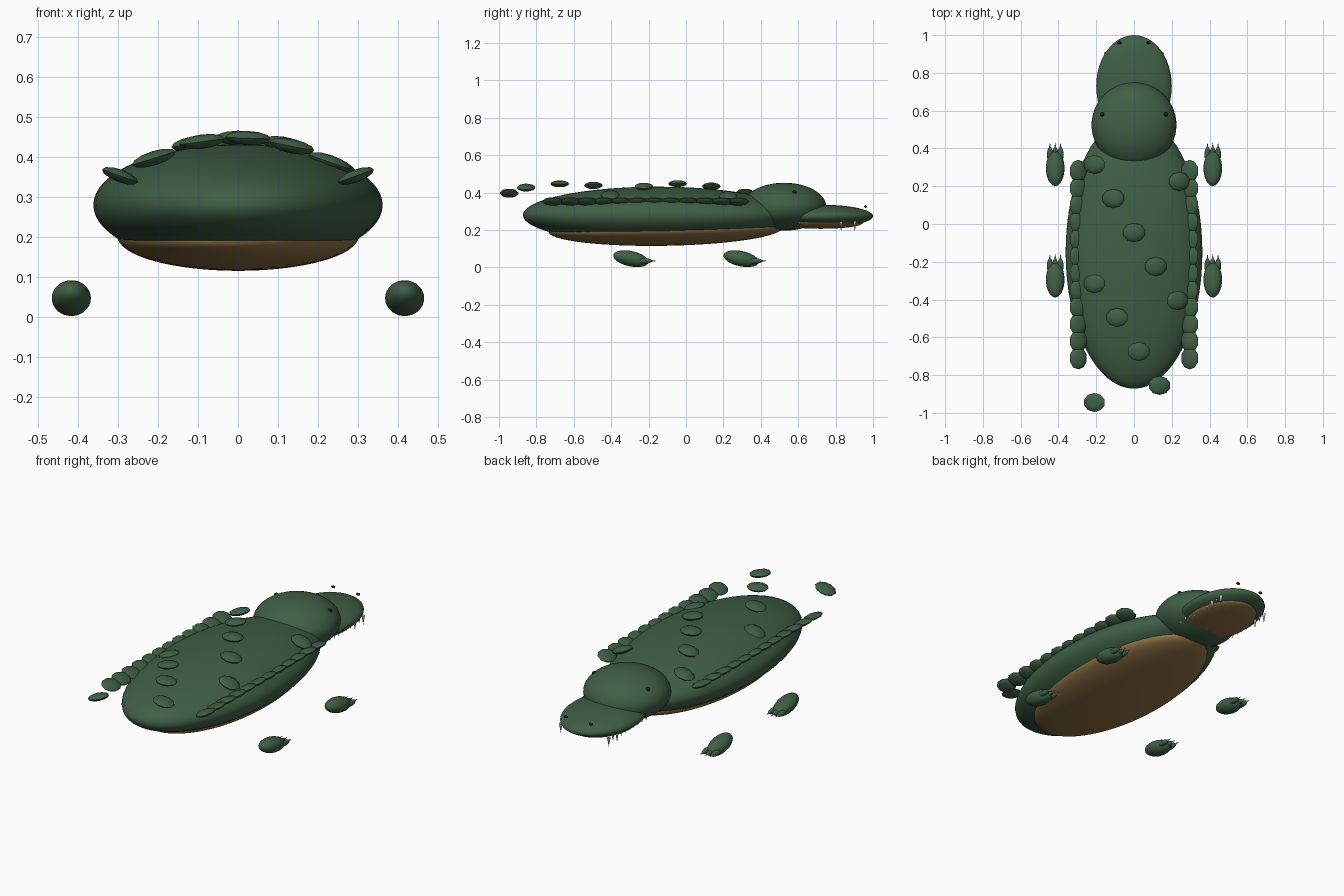
import bpy
import math

cube = bpy.data.objects.get("Cube")
if cube:
    bpy.data.objects.remove(cube)


def material(name, rgb):
    m = bpy.data.materials.new(name)
    m.use_nodes = True
    m.diffuse_color = (*rgb, 1)
    m.node_tree.nodes["Principled BSDF"].inputs["Base Color"].default_value = (*rgb, 1)
    return m


GREEN = material("dark green hide", (0.05, 0.115, 0.06))
TAN = material("tan belly", (0.28, 0.17, 0.06))
BONE = material("ivory teeth", (0.75, 0.72, 0.62))
CLAW = material("grey claw", (0.2, 0.2, 0.2))
BLACK = material("black eye", (0.01, 0.01, 0.01))


def finish(name, mat, rot):
    ob = bpy.context.object
    ob.name = name
    ob.rotation_euler = rot
    ob.data.materials.append(mat)
    return ob


def ellipsoid(name, mat, loc, radii, rot=(0, 0, 0), segments=48, rings=24):
    bpy.ops.mesh.primitive_uv_sphere_add(segments=segments, ring_count=rings, radius=1, location=loc)
    ob = finish(name, mat, rot)
    ob.scale = radii
    bpy.ops.object.transform_apply(location=False, rotation=True, scale=True)
    bpy.ops.object.shade_smooth_by_angle(angle=math.radians(35))
    return ob


def spike(name, mat, loc, radius, length, rot):
    bpy.ops.mesh.primitive_cone_add(vertices=8, radius1=radius, radius2=0, depth=length, location=loc)
    ob = finish(name, mat, rot)
    bpy.ops.object.shade_smooth_by_angle(angle=math.radians(50))
    return ob


def scute(name, loc, radii, tilt):
    ellipsoid(name, GREEN, loc, radii, (0, tilt, 0), 10, 6)


# Body, belly, head and jaws
ellipsoid("body", GREEN, (0, -0.15, 0.28), (0.362, 0.722, 0.152), segments=64, rings=32)
ellipsoid("belly", TAN, (0, -0.11, 0.202), (0.302, 0.625, 0.086), (math.radians(1), 0, 0), 64, 32)
ellipsoid("head", GREEN, (0, 0.525, 0.325), (0.225, 0.225, 0.128))
ellipsoid("snout", GREEN, (0, 0.73, 0.275), (0.2, 0.27, 0.06))
ellipsoid("lower_jaw", TAN, (0, 0.72, 0.238), (0.165, 0.225, 0.031))

# Back scutes in a scattered zigzag, following the curve of the back
back = [(-0.21, -0.945), (0.135, -0.855), (0.025, -0.675), (-0.09, -0.495),
        (0.23, -0.405), (-0.21, -0.315), (0.115, -0.225), (0, -0.045),
        (-0.11, 0.135), (0.24, 0.225), (-0.21, 0.315)]
for x, y in back:
    scute("back_scute", (x, y, 0.448 - 1.15 * x * x), (0.06, 0.05, 0.018), 1.45 * x)

for side, label in ((1, "left"), (-1, "right")):
    # Ridge of overlapping scutes along the flank
    for i in range(12):
        scute(label + "_flank_scute", (side * 0.295, -0.71 + 0.09 * i, 0.353),
              (0.05, 0.06, 0.016), -0.35 * side)

    # Eyes and nostrils
    ellipsoid(label + "_eye", BLACK, (side * 0.167, 0.58, 0.402), (0.013, 0.011, 0.011), (0, 0, 0), 16, 8)
    ellipsoid(label + "_nostril", BLACK, (side * 0.078, 0.96, 0.326), (0.012, 0.008, 0.007), (0, 0, 0), 16, 8)

    # Teeth, with two longer fangs near the front
    for i in range(10):
        long = i in (7, 9)
        length = 0.055 if long else 0.03
        spike(label + "_tooth", BONE, (side * 0.15, 0.57 + 0.037 * i, 0.248 - length / 2 - 0.004 * (not long)),
              0.009 if long else 0.006, length, (math.pi, 0, 0))

    # Feet with three clawed toes
    for y, end in ((0.295, "front"), (-0.295, "rear")):
        name = label + "_" + end
        x = side * 0.417
        ellipsoid(name + "_foot", GREEN, (x, y, 0.047), (0.049, 0.096, 0.041), (math.radians(-12), 0, 0), 32, 16)
        for k in (-1, 0, 1):
            toe_x = x + 0.028 * k
            ellipsoid(name + "_toe", GREEN, (toe_x, y + 0.072, 0.035), (0.016, 0.042, 0.015), (0, 0, 0), 16, 8)
            spike(name + "_claw", CLAW, (toe_x, y + 0.118, 0.035), 0.007, 0.04, (-math.pi / 2, 0, 0))
